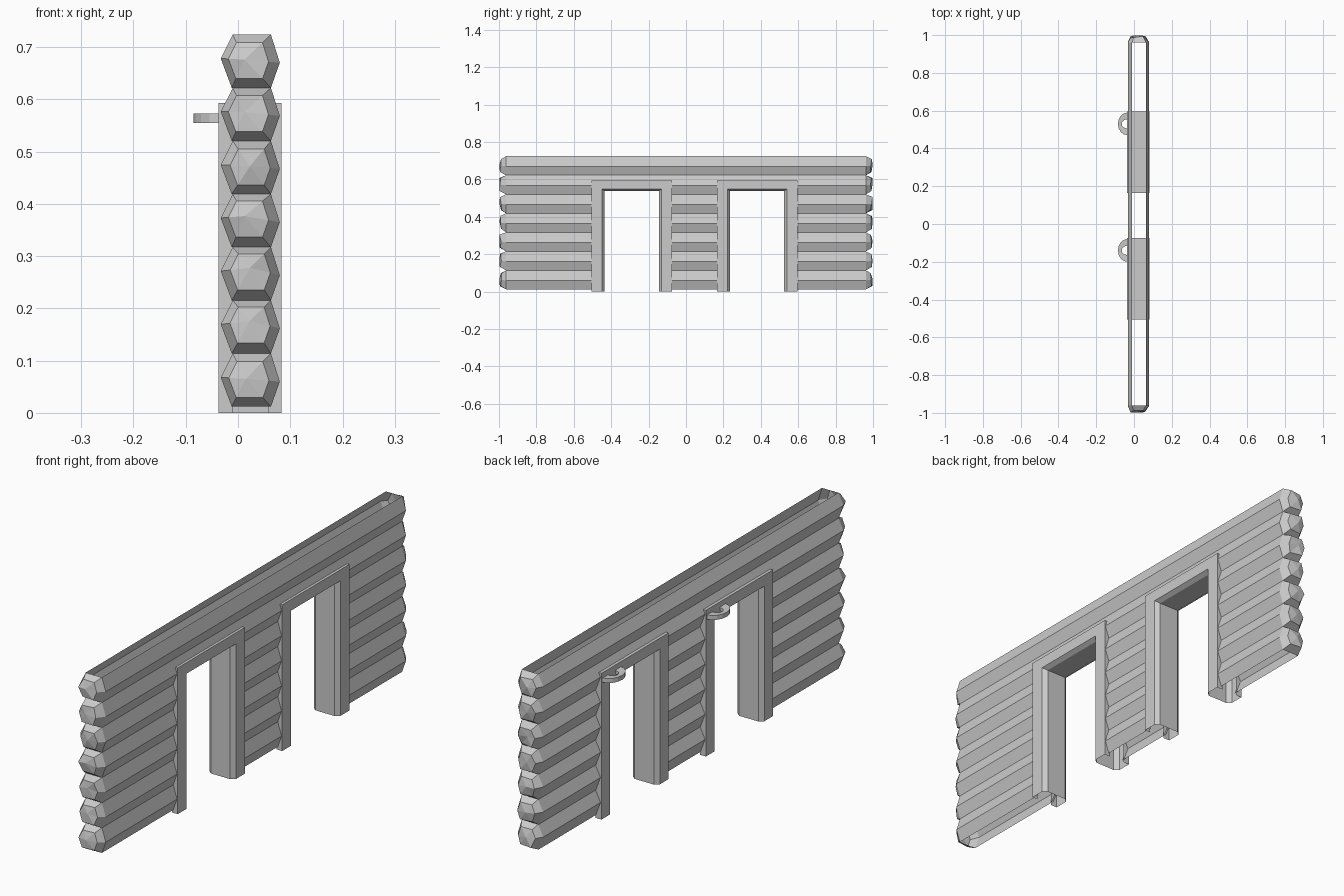
import bpy, math, random

if "Cube" in bpy.data.objects:
    bpy.data.objects.remove(bpy.data.objects["Cube"])

random.seed(4)
LOGS, STEP, BASE = 7, 0.1017, 0.012
END = 0.962                                   # where the log ends start tapering
DOORS = [(-0.435, -0.145), (0.235, 0.525)]    # clear openings along y
JAMB, DOOR_TOP = 0.07, 0.537


def make(name, verts, faces):
    me = bpy.data.meshes.new(name)
    me.from_pydata(verts, [], faces)
    me.update()
    ob = bpy.data.objects.new(name, me)
    bpy.context.collection.objects.link(ob)
    return ob


def strip(verts, faces, a, b, y0, y1, flip):
    """Long flat facet between two (x, z) points."""
    i = len(verts)
    verts += [(a[0], y0, a[1]), (a[0], y1, a[1]), (b[0], y1, b[1]), (b[0], y0, b[1])]
    faces.append((i + 3, i + 2, i + 1, i) if flip else (i, i + 1, i + 2, i + 3))


# Log wall: faceted sides, hollow inside, interrupted by the doorways
full = [(-END, END)]
parts = [(-END, DOORS[0][0] - JAMB + 0.01),
         (DOORS[0][1] + JAMB - 0.01, DOORS[1][0] - JAMB + 0.01),
         (DOORS[1][1] + JAMB - 0.01, END)]
for k in range(LOGS):
    z = BASE + k * STEP
    verts, faces = [], []
    front = [(0.063, z), (0.08, z + 0.048), (0.063, z + STEP)]
    back = [(-0.012, z), (-0.033, z + 0.056), (-0.01, z + STEP)]
    for side, flip in ((front, False), (back, True)):
        for h in range(2):
            for y0, y1 in (full if 2 * k + h > 10 else parts):
                strip(verts, faces, side[h], side[h + 1], y0, y1, flip)
    make("log_%d" % (k + 1), verts, faces)

    # Rough-cut tapered ends
    ring = [front[0], front[1], front[2], back[2], back[1], back[0]]
    n = len(ring)
    for s in (-1, 1):
        cx = 0.018 + random.uniform(-0.006, 0.006)
        cz = z + 0.058 + random.uniform(-0.006, 0.006)
        v = [(x, s * END, zz) for x, zz in ring]
        v += [(cx + (x - cx) * 0.68, s * random.uniform(0.985, 0.998),
               cz + (zz - cz) * 0.68) for x, zz in ring]
        v.append((cx, s * 0.998, cz))
        f = []
        for i in range(n):
            j = (i + 1) % n
            f += [(i, j, n + j, n + i), (n + i, n + j, 2 * n)]
        if s > 0:
            f = [p[::-1] for p in f]
        make("log_end_%d" % (k + 1), v, [p[::-1] for p in f])

# Door frames: chamfered profile (outward offset, x) swept up, across and down
profile = [(JAMB, 0.058), (JAMB, 0.083), (0.014, 0.083), (0, 0.066),
           (0, -0.02), (0.014, -0.037), (JAMB, -0.037), (JAMB, -0.01)]
for d, (y0, y1) in enumerate(DOORS):
    verts, m = [], len(profile)
    for sy, top in ((-1, 0), (-1, 1), (1, 1), (1, 0)):
        for o, x in profile:
            y = y0 - o if sy < 0 else y1 + o
            verts.append((x, y, DOOR_TOP + o * 0.8 if top else 0))
    faces = [(a * m + i, a * m + i + 1, (a + 1) * m + i + 1, (a + 1) * m + i)
             for a in range(3) for i in range(m - 1)]
    faces.append((m, 2 * m, 3 * m - 1, 2 * m - 1))      # lintel top
    make("door_frame_%d" % (d + 1), verts, faces)

# Half-ring brackets on the back of each frame
SEG = 8
for d, yc in enumerate((-0.14, 0.53)):
    verts, faces = [], []
    for i in range(SEG + 1):
        t = math.pi * i / SEG
        c, s = math.cos(t), math.sin(t)
        for ry, rx, base, h in ((0.06, 0.049, -0.036, 0.009), (0.024, 0.029, -0.036, 0.007)):
            x, y = base - rx * s, yc + ry * c
            verts += [(x, y, 0.564 - h), (x, y, 0.564 + h)]
    for i in range(SEG):
        a, b = 4 * i, 4 * i + 4
        faces += [(a, a + 1, b + 1, b), (a + 1, a + 3, b + 3, b + 1),
                  (a + 3, a + 2, b + 2, b + 3), (a + 2, a, b, b + 2)]
    e = 4 * SEG
    faces += [(0, 2, 3, 1), (e, e + 1, e + 3, e + 2)]
    make("bracket_%d" % (d + 1), verts, faces)
